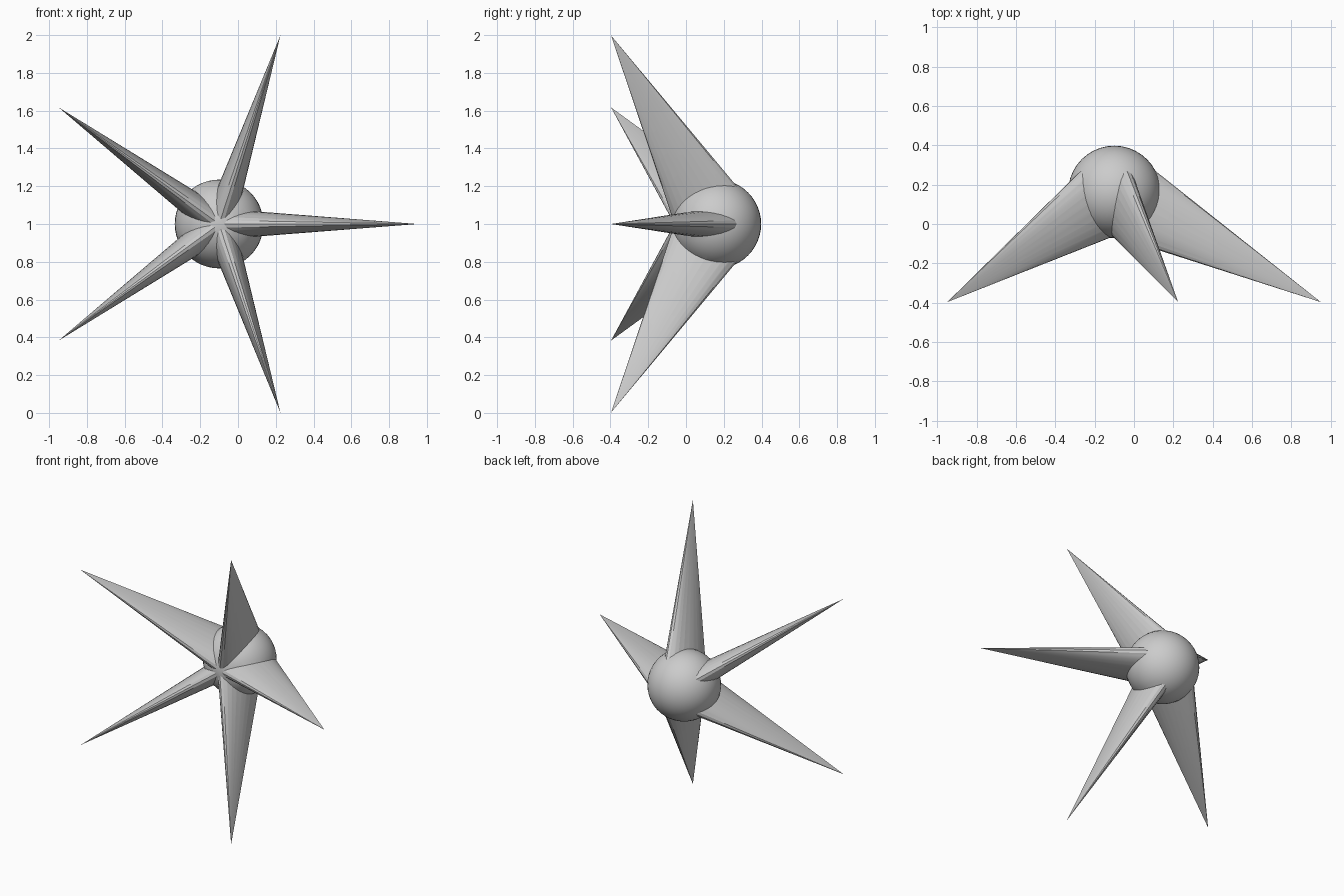
import bpy, math
from mathutils import Vector, Matrix

if "Cube" in bpy.data.objects:
    bpy.data.objects.remove(bpy.data.objects["Cube"])

CENTRE = Vector((-0.10, 0.163, 1.0))
BALL_R = 0.235
TIP_R, TIP_Y = 1.05, -0.397      # spike tips: distance from the ball's y axis, and depth
HALF_DEPTH, HALF_WIDTH = 0.217, 0.082


def spike(index):
    """Flattened cone from the ball centre, leaning forward."""
    a = index * math.tau / 5
    out = Vector((math.cos(a), 0, math.sin(a)))
    side = Vector((-math.sin(a), 0, math.cos(a)))
    reach = out * TIP_R + Vector((0, TIP_Y - CENTRE.y, 0))
    axis = reach.normalized()
    deep = axis.cross(side)
    bpy.ops.mesh.primitive_cone_add(vertices=24, radius1=1, radius2=0, depth=1)
    ob = bpy.context.object
    ob.name = f"spike_{index + 1}"
    basis = Matrix((deep * HALF_DEPTH, side * HALF_WIDTH, reach)).transposed().to_4x4()
    ob.data.transform(Matrix.Translation(CENTRE) @ basis @ Matrix.Translation((0, 0, 0.5)))
    if basis.determinant() < 0:
        ob.data.flip_normals()
    return ob


# Spikes, evenly spaced around the front-to-back axis
spikes = [spike(i) for i in range(5)]

# Round core
bpy.ops.mesh.primitive_uv_sphere_add(segments=40, ring_count=24, radius=BALL_R, location=CENTRE)
star = bpy.context.object
star.name = "spiked_star"

# Fuse everything into one skin
for s in spikes:
    mod = star.modifiers.new(s.name, 'BOOLEAN')
    mod.operation, mod.solver, mod.object = 'UNION', 'EXACT', s
    bpy.ops.object.modifier_apply(modifier=mod.name)
    bpy.data.objects.remove(s)

# Soft shading with crisp joints
bpy.context.view_layer.objects.active = star
star.select_set(True)
bpy.ops.object.shade_smooth_by_angle(angle=math.radians(25))
